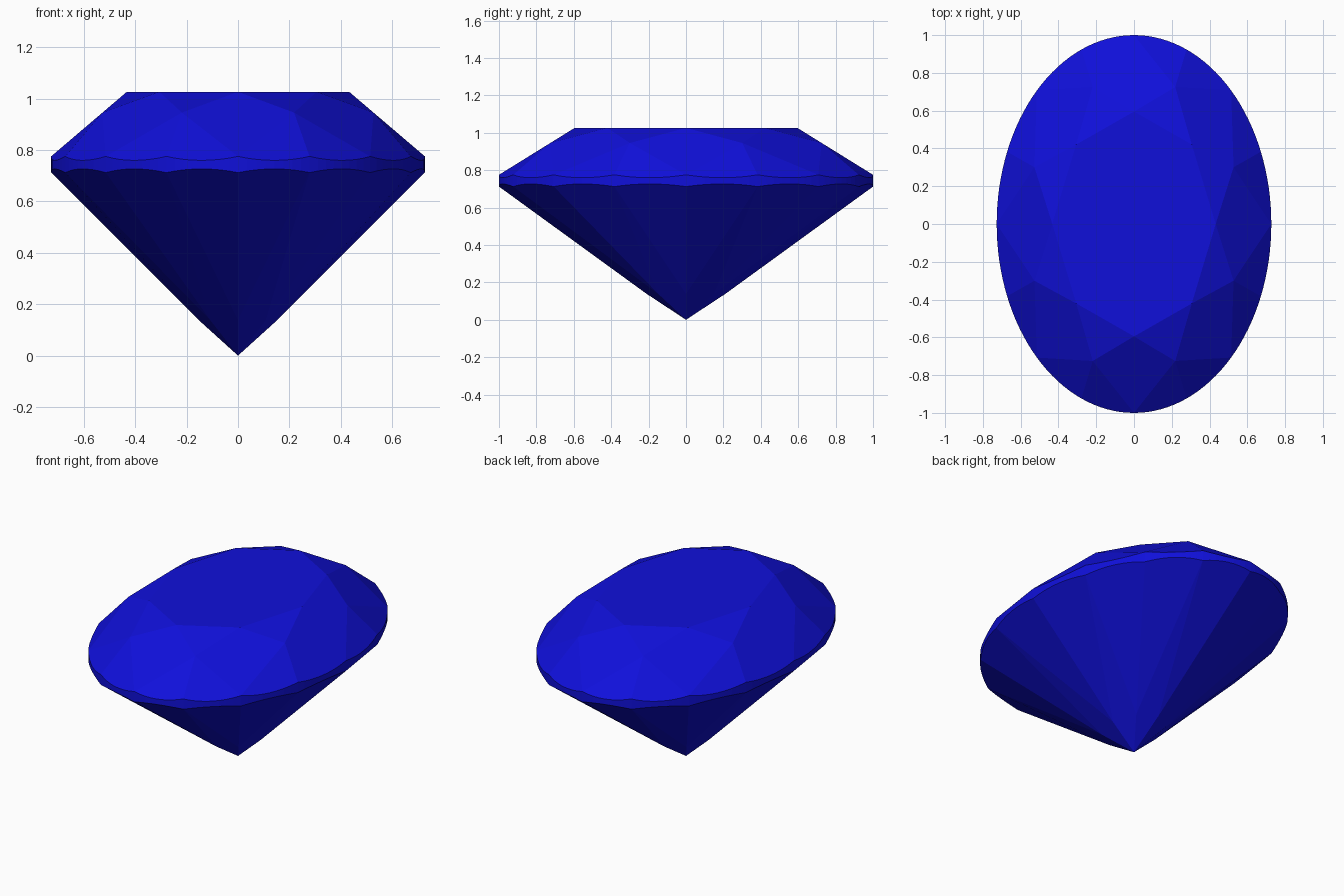
import bpy, bmesh
from math import sin, cos, pi, radians

if "Cube" in bpy.data.objects:
    bpy.data.objects.remove(bpy.data.objects["Cube"])

# Oval brilliant: laid out on a unit circle, then squeezed in x
SQUEEZE = 0.727
TOP, GIRDLE_TOP, GIRDLE_LOW = 1.026, 0.775, 0.712
TABLE_R, STAR_R, KINK_R = 0.595, 0.785, 0.21
STEP = pi / 8                      # 16 girdle facets
N = 128                            # girdle smoothness

crown_slope = (TOP - GIRDLE_TOP) / (1 - TABLE_R)
star_z = TOP - crown_slope * (STAR_R * cos(STEP) - TABLE_R)
kink_z = GIRDLE_LOW * cos(STEP) * KINK_R
upper_slope = (star_z - GIRDLE_TOP) / (cos(STEP / 2) * (1 - STAR_R))
lower_slope = (GIRDLE_LOW - kink_z) / (cos(STEP / 2) * (1 - KINK_R))

bm = bmesh.new()


def point(r, a, z):
    bm.verts.new((SQUEEZE * r * cos(a), r * sin(a), z))


# Table corners, star tips, pavilion break points
for i in range(8):
    a = i * 2 * STEP
    point(TABLE_R, a, TOP)
    point(STAR_R, a + STEP, star_z)
    point(KINK_R, a, kink_z)

# Scalloped girdle, where the half facets meet the oval wall
for i in range(N):
    a = i * 2 * pi / N
    bulge = cos(a % STEP - STEP / 2) - cos(STEP / 2)
    if i % (N // 16) == 0:
        bulge = 0
    point(1, a, GIRDLE_TOP - upper_slope * bulge)
    point(1, a, GIRDLE_LOW + lower_slope * bulge)

# Culet
point(0, 0, 0)

# Wrap and merge coplanar triangles into clean facets
bmesh.ops.convex_hull(bm, input=bm.verts[:])
bmesh.ops.dissolve_limit(bm, angle_limit=radians(1), verts=bm.verts[:], edges=bm.edges[:])
bmesh.ops.recalc_face_normals(bm, faces=bm.faces[:])

mesh = bpy.data.meshes.new("oval_gemstone")
bm.to_mesh(mesh)
bm.free()
gem = bpy.data.objects.new("oval_gemstone", mesh)
bpy.context.collection.objects.link(gem)

# Deep blue
blue = bpy.data.materials.new("deep_blue")
blue.diffuse_color = (0.005, 0.005, 0.7, 1)
blue.use_nodes = True
blue.node_tree.nodes["Principled BSDF"].inputs["Base Color"].default_value = blue.diffuse_color
mesh.materials.append(blue)
